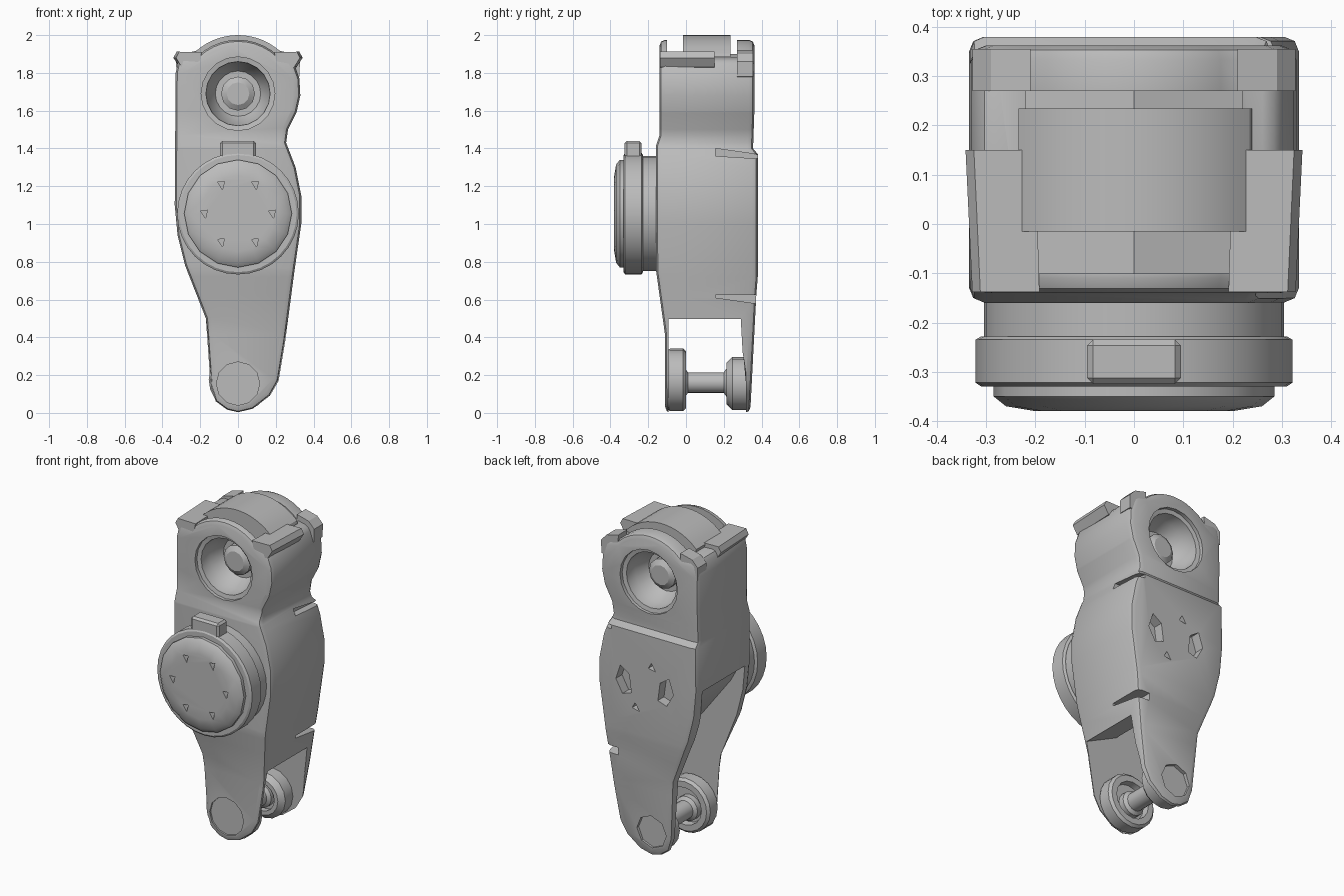
import bpy, bmesh
from math import sin, cos, pi, sqrt, radians

cube = bpy.data.objects.get("Cube")
if cube:
    bpy.data.objects.remove(cube)

grey = bpy.data.materials.new("plain grey")
grey.use_nodes = True
grey.diffuse_color = (0.5, 0.5, 0.5, 1)
grey.node_tree.nodes["Principled BSDF"].inputs["Base Color"].default_value = (0.5, 0.5, 0.5, 1)


def finish(name, bm):
    bmesh.ops.recalc_face_normals(bm, faces=bm.faces)
    mesh = bpy.data.meshes.new(name)
    bm.to_mesh(mesh)
    bm.free()
    mesh.materials.append(grey)
    ob = bpy.data.objects.new(name, mesh)
    bpy.context.collection.objects.link(ob)
    return ob


def prism_bm(points, y0, y1):
    """Extrude an x-z outline along y."""
    bm = bmesh.new()
    face = bm.faces.new([bm.verts.new((x, y0, z)) for x, z in points])
    ext = bmesh.ops.extrude_face_region(bm, geom=[face])["geom"]
    moved = [v for v in ext if isinstance(v, bmesh.types.BMVert)]
    bmesh.ops.translate(bm, verts=moved, vec=(0, y1 - y0, 0))
    return bm


def prism(name, points, y0, y1):
    return finish(name, prism_bm(points, y0, y1))


def box(name, x0, x1, y0, y1, z0, z1):
    return prism(name, [(x0, z0), (x1, z0), (x1, z1), (x0, z1)], y0, y1)


def lathe(name, profile, x, z, sides):
    """Turn (radius, y) pairs about an axis along y."""
    bm = bmesh.new()
    rings = [[bm.verts.new((x + r * cos(2 * pi * i / sides), y, z + r * sin(2 * pi * i / sides)))
              for i in range(sides)] for r, y in profile]
    for a, b in zip(rings, rings[1:]):
        for i in range(sides):
            j = (i + 1) % sides
            bm.faces.new((a[i], a[j], b[j], b[i]))
    bm.faces.new(rings[0])
    bm.faces.new(rings[-1])
    return finish(name, bm)


def apply(ob, mod):
    bpy.context.view_layer.objects.active = ob
    bpy.ops.object.modifier_apply(modifier=mod.name)


def bevel(ob, width, segments=2, angle=40):
    mod = ob.modifiers.new("bevel", 'BEVEL')
    mod.width, mod.segments = width, segments
    mod.limit_method, mod.angle_limit = 'ANGLE', radians(angle)
    apply(ob, mod)


def cut(ob, cutter):
    mod = ob.modifiers.new("cut", 'BOOLEAN')
    mod.operation, mod.solver, mod.object = 'DIFFERENCE', 'EXACT', cutter
    apply(ob, mod)
    bpy.data.objects.remove(cutter)


def ramp(z, table):
    for (z0, y0), (z1, y1) in zip(table, table[1:]):
        if z <= z1:
            return y0 + (y1 - y0) * max(0, (z - z0) / (z1 - z0))
    return table[-1][1]


def arc(radius, half, z, n=10):
    return [(half - 2 * half * i / n, z + sqrt(radius ** 2 - (half - 2 * half * i / n) ** 2))
            for i in range(n + 1)]


# Main housing: one outline, with depth varying by height
right_side = [(0, 0), (.08, .02), (.17, .09), (.215, .17), (.25, .38), (.3, .76), (.335, 1),
              (.335, 1.15), (.305, 1.3), (.255, 1.43), (.265, 1.5), (.31, 1.59), (.33, 1.68),
              (.325, 1.77), (.29, 1.87)]
left_side = [(-.31, 1.89), (-.33, 1.8), (-.335, 1.1), (-.32, .94), (-.28, .78), (-.17, .5),
             (-.145, .14), (-.12, .06), (-.06, .015)]
bm = prism_bm(right_side + arc(.31, .22, 1.665) + left_side, -1, 1)
front = [(0, -.11), (.42, -.112), (.75, -.158), (1.41, -.16), (1.47, -.14)]
back = [(0, .34), (.62, .372), (.72, .38), (1.37, .38), (1.4, .355), (1.6, .362)]
for z, _ in front[1:] + back[1:]:
    bmesh.ops.bisect_plane(bm, geom=bm.verts[:] + bm.edges[:] + bm.faces[:], dist=1e-5,
                           plane_co=(0, 0, z), plane_no=(0, 0, 1))
for v in bm.verts:
    v.co.y = ramp(v.co.z, front if v.co.y < 0 else back)
housing = finish("housing", bm)
bevel(housing, .035, 2, 50)

# Fork opening, higher on the flat side, with a thin back arm
slot = prism("fork_slot", [(-.6, -.2), (.6, -.2), (.6, .48), (.3, .48), (.05, .6),
                           (-.24, .98), (-.3, 1.09), (-.6, 1.1)], -.093, .318)
for v in slot.data.vertices:
    if v.co.y > 0 and .4 < v.co.z < .7:
        v.co.y = .29
cut(housing, slot)
# Stepped bowl bores on both faces of the head, each with a central hub
for side, face in ((-1, -.14), (1, .36)):
    cut(housing, lathe("bore", [(.195, face + side * .1), (.195, face - side * .02),
                                (.17, face - side * .025), (.165, face - side * .1),
                                (.12, face - side * .17)], 0, 1.69, 20))
for name, y0, y1 in (("front_hub", -.03, .06), ("back_hub", .16, .25)):
    lathe(name, [(.06, y0), (.09, y0 + .02), (.09, y1 - .02), (.06, y1)], 0, 1.69, 12)
# Channels across the crown
for y0, y1 in ((-.1, -.015), (.235, .27)):
    cut(housing, prism("crown_channel", [(-.22, 2.2), (-.22, 1.83), (0, 1.9), (.22, 1.83),
                                         (.22, 2.2)], y0, y1))
# Wedge-shaped notches in the rear edge: height differs front to back
for x, z_front, z_back in ((.24, (1.36, 1.4), (1.345, 1.365)), (.2, (.61, .625), (.575, .625))):
    notch = box("edge_notch", x, .5, .155, .4, 0, 1)
    for v in notch.data.vertices:
        v.co.z = (z_front if v.co.y < .2 else z_back)[round(v.co.z)]
    cut(housing, notch)

# Openings in the back panel
for x in (-.12, .15):
    s = 1 if x > 0 else -1
    cut(housing, prism("back_window", [(x - .045 * s, .99), (x + .015 * s, .97), (x + .06 * s, 1.05),
                                       (x + .03 * s, 1.14), (x - .03 * s, 1.1)], .32, .5))
for x, z in ((-.04, 1.18), (.07, .91)):
    cut(housing, prism("back_pinhole", [(x - .02, z - .02), (x + .03, z - .01), (x + .01, z + .025)],
                       .33, .5))

# Shallow pockets over the pivot
cut(housing, lathe("front_pocket", [(.115, -.3), (.115, -.1)], 0, .155, 12))
cut(housing, lathe("back_pocket", [(.1, .5), (.1, .33)], -.01, .155, 8))

# Curved band over the crown
prism("crown_band", [(-.23, 1.885), (-.1, 1.9), (.1, 1.9), (.24, 1.885)]
      + arc(.335, .235, 1.665, 14), -.015, .235)

# Side rails and rear tabs on the shoulders
for s, side in ((-1, "right"), (1, "left")):
    rail = prism(side + "_shoulder_rail", [(s * .2, 1.91), (s * .325, 1.912), (s * .342, 1.88),
                                           (s * .31, 1.83), (s * .22, 1.82)], -.138, .15)
    # Taper the front end of the rail inwards
    for v in rail.data.vertices:
        if v.co.y < 0:
            v.co.x *= .96
    prism(side + "_rear_tab", [(s * .21, 1.92), (s * .29, 1.9), (s * .328, 1.86),
                               (s * .325, 1.78), (s * .22, 1.76)], .27, .355)

# Motor drum: neck, flange, domed cap and locating tab
lathe("motor_neck", [(.305, -.14), (.305, -.25)], 0, 1.055, 32)
lathe("motor_flange", [(.31, -.228), (.322, -.235), (.322, -.322), (.31, -.33)], 0, 1.055, 32)
cap = lathe("motor_cap", [(.285, -.32), (.285, -.35), (.26, -.37), (.2, -.38)], 0, 1.055, 16)
for i in range(6):
    x, z = .18 * cos(i * pi / 3), 1.055 + .175 * sin(i * pi / 3)
    cut(cap, prism("bolt_hole", [(x - .018, z + .015), (x + .018, z + .018), (x + .008, z - .025)],
                   -.45, -.345))
tab = box("motor_tab", -.095, .095, -.325, -.235, 1.34, 1.44)
bevel(tab, .012, 1)

# Pivot at the fork: cupped bosses and axle
front_boss = lathe("front_boss", [(.155, -.1), (.165, -.085), (.165, -.015), (.15, 0)], .01, .175, 20)
cut(front_boss, lathe("cup", [(.11, -.04), (.125, .1)], .01, .175, 16))
back_boss = lathe("back_boss", [(.11, .215), (.14, .245), (.14, .325)], .01, .155, 16)
cut(back_boss, lathe("cup", [(.085, .1), (.085, .25)], .01, .155, 16))
lathe("axle", [(.075, -.06), (.075, -.005), (.055, .01), (.055, .2), (.075, .215), (.075, .3)],
      0, .16, 16)

# Smooth shading with crisp edges
for ob in bpy.context.collection.objects:
    if ob.type == 'MESH' and grey.name in ob.data.materials:
        bpy.ops.object.select_all(action='DESELECT')
        ob.select_set(True)
        bpy.context.view_layer.objects.active = ob
        bpy.ops.object.shade_smooth_by_angle(angle=radians(30))
